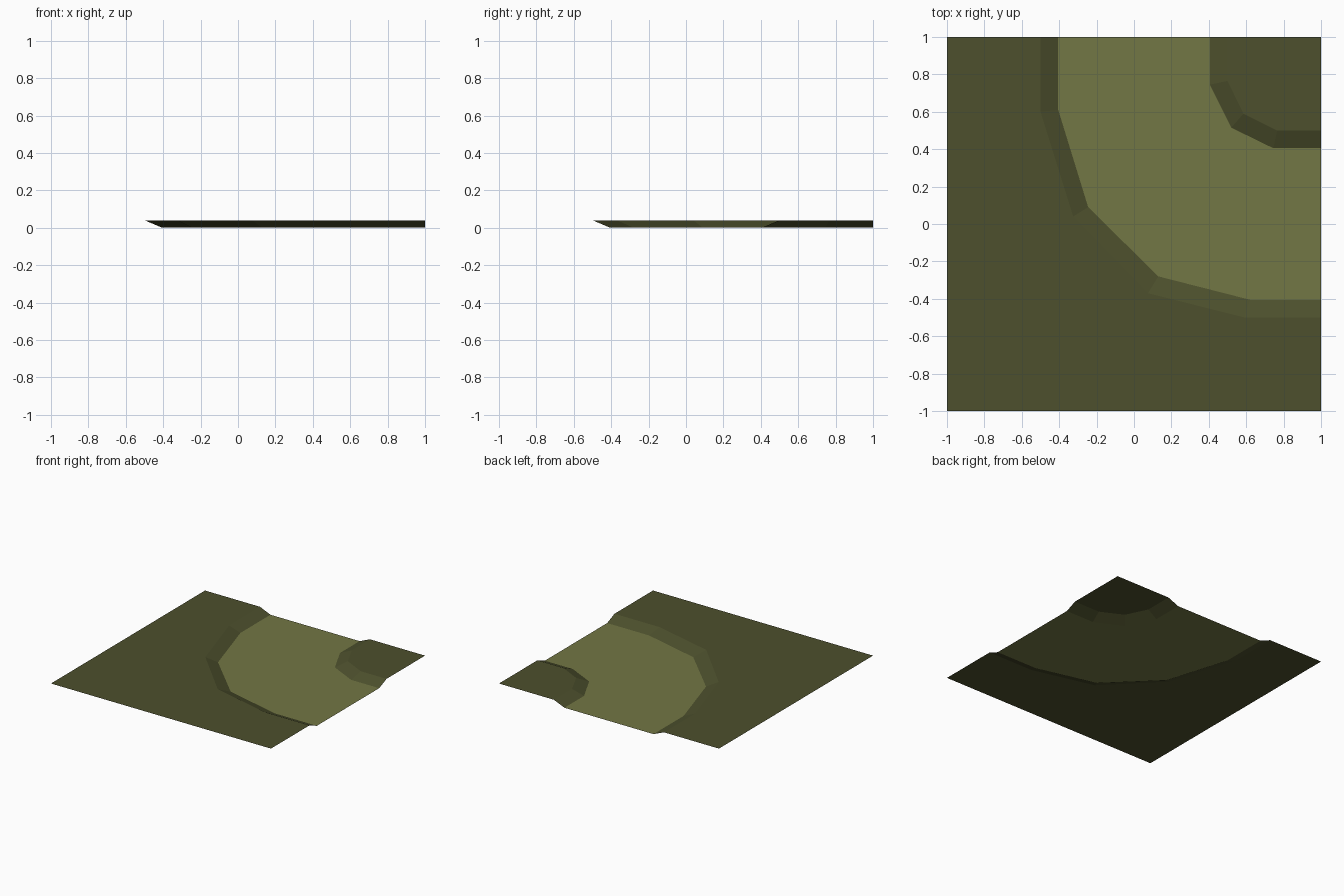
import bpy
import bmesh

if "Cube" in bpy.data.objects:
    bpy.data.objects.remove(bpy.data.objects["Cube"])

TOP = 0.04  # height of the grass above the road


def material(name, colour):
    m = bpy.data.materials.new(name)
    m.diffuse_color = (*colour, 1.0)
    m.use_nodes = True
    m.node_tree.nodes["Principled BSDF"].inputs["Base Color"].default_value = m.diffuse_color
    return m


GRASS = material("dark olive grass", (0.074, 0.080, 0.026))
ROAD = material("light olive road", (0.171, 0.184, 0.058))


def sheet(name, faces, mat):
    """Thin open surface from lists of corner points, all facing up."""
    bm = bmesh.new()
    for pts in faces:
        bm.faces.new([bm.verts.new(p) for p in pts])
    bmesh.ops.remove_doubles(bm, verts=bm.verts, dist=1e-4)
    bm.normal_update()
    for f in bm.faces:
        if f.normal.z < 0:
            f.normal_flip()
    mesh = bpy.data.meshes.new(name)
    bm.to_mesh(mesh)
    bm.free()
    mesh.materials.append(mat)
    obj = bpy.data.objects.new(name, mesh)
    bpy.context.collection.objects.link(obj)
    return obj


def at(z, pts):
    return [(x, y, z) for x, y in pts]


def bank(name, low, high):
    """Strip of sloping quads between two matching edges."""
    sheet(name, [(low[i], low[i + 1], high[i + 1], high[i])
                 for i in range(len(low) - 1)], GRASS)


# Edges of the curved road, at road level and at grass level
outer_low = at(0, [(-.405, 1), (-.405, .61), (-.245, .09), (.13, -.28), (.62, -.405), (1, -.405)])
outer_high = at(TOP, [(-.5, 1), (-.5, .60), (-.325, .04), (.075, -.37), (.59, -.5), (1, -.5)])
inner_low = at(0, [(.405, 1), (.405, .745), (.52, .515), (.745, .405), (1, .405)])
inner_high = at(TOP, [(.5, 1), (.5, .765), (.585, .59), (.765, .5), (1, .5)])

# Road surface
sheet("road", [outer_low + inner_low[::-1]], ROAD)

# Sloping banks
bank("outer_bank", outer_low, outer_high)
bank("inner_bank", inner_low, inner_high)

# Flat grass on both sides of the bend
sheet("outer_grass", [outer_high[::-1] + at(TOP, [(-1, 1), (-1, -1), (1, -1)])], GRASS)
sheet("inner_grass", [inner_high + at(TOP, [(1, 1)])], GRASS)
